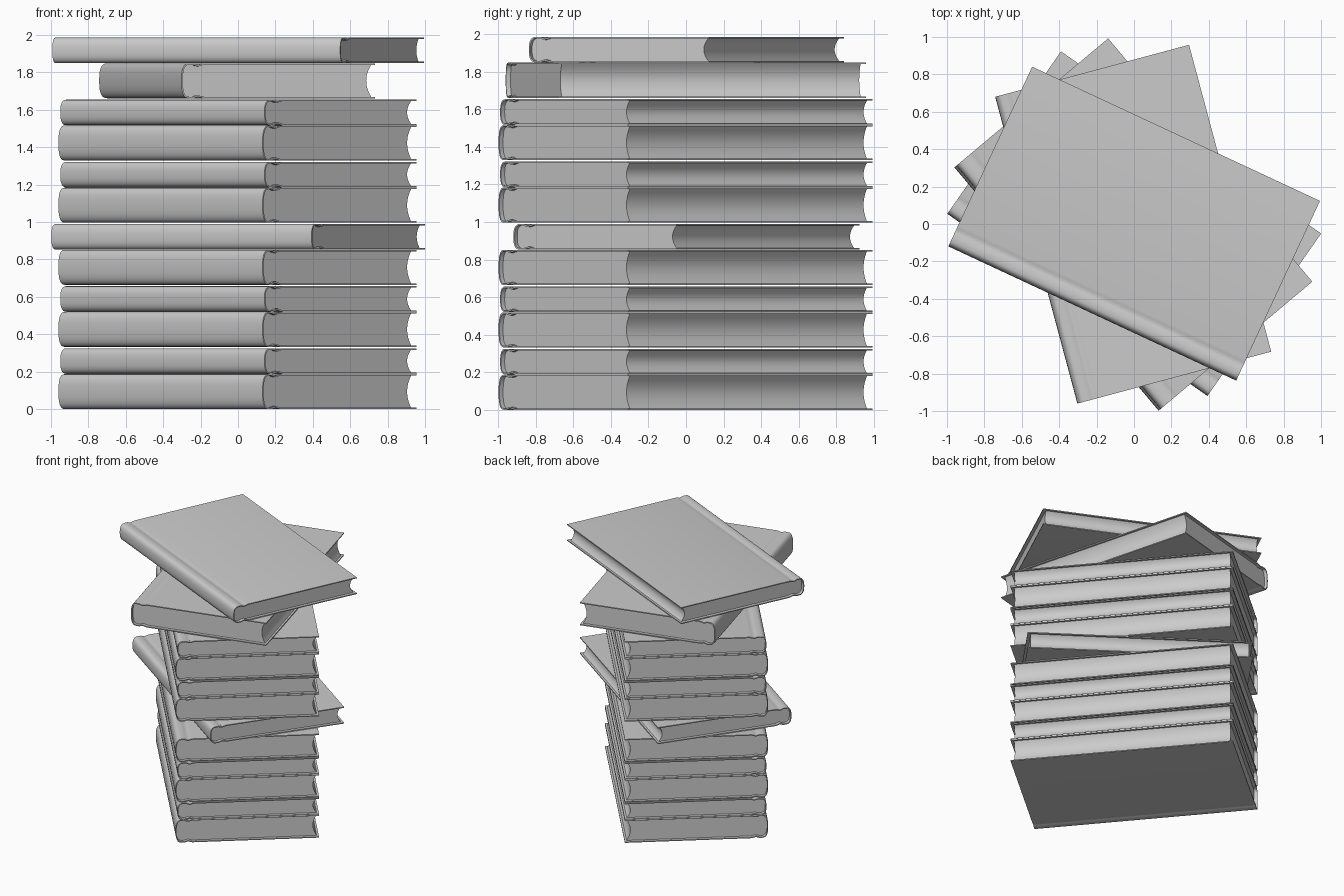
import bpy, bmesh
from math import sin, cos, pi, radians, copysign
from mathutils import Vector

cube = bpy.data.objects.get("Cube")
if cube:
    bpy.data.objects.remove(cube, do_unlink=True)

grey = bpy.data.materials.new("plain_grey")
grey.use_nodes = True
tone = (0.6, 0.6, 0.6, 1)
grey.diffuse_color = tone
grey.node_tree.nodes["Principled BSDF"].inputs["Base Color"].default_value = tone

HALF_LENGTH = 0.849   # half the spine length
FORE = 0.532          # fore edge of the boards
BOARD = 0.008         # cover thickness
STEPS = 14


def spine_arc(start, depth, half_h):
    """Rounded spine section, top to bottom, bulging towards -y."""
    points = []
    for i in range(STEPS + 1):
        a = pi / 2 - pi * i / STEPS
        bulge = max(cos(a), 0) ** 0.75
        z = copysign(abs(sin(a)) ** 0.75, sin(a)) * half_h
        points.append(Vector((start + depth * (1 - bulge), z)))
    return points


def inset(path, distance):
    """Offset an open path to its left, mitred at the corners."""
    result = []
    for i, p in enumerate(path):
        before = (p - path[i - 1]).normalized() if i else None
        after = (path[i + 1] - p).normalized() if i + 1 < len(path) else None
        before, after = before or after, after or before
        n1 = Vector((-before.y, before.x))
        n2 = Vector((-after.y, after.x))
        mid = (n1 + n2).normalized()
        result.append(p + mid * distance / max(mid.dot(n1), 0.5))
    return result


def prism(name, side_a, side_b, half_len, base, angle):
    """Extrude the section between two paired paths along the spine."""
    bm = bmesh.new()
    loop = side_a + side_b[::-1]
    n = len(loop)
    ends = [[bm.verts.new((x, p.x, p.y)) for p in loop]
            for x in (-half_len, half_len)]
    for i in range(n):
        j = (i + 1) % n
        bm.faces.new((ends[0][i], ends[0][j], ends[1][j], ends[1][i]))
    for v in ends:
        for i in range(n // 2 - 1):
            bm.faces.new((v[i], v[i + 1], v[n - 2 - i], v[n - 1 - i]))
    bmesh.ops.recalc_face_normals(bm, faces=bm.faces)
    mesh = bpy.data.meshes.new(name)
    bm.to_mesh(mesh)
    bm.free()
    mesh.materials.append(grey)
    obj = bpy.data.objects.new(name, mesh)
    bpy.context.collection.objects.link(obj)
    obj.location.z = base
    obj.rotation_euler.z = radians(angle)
    bpy.ops.object.select_all(action='DESELECT')
    obj.select_set(True)
    bpy.context.view_layer.objects.active = obj
    bpy.ops.object.shade_smooth_by_angle(angle=radians(35))


def book(label, base, height, spine, angle):
    h = height / 2
    # Cover: board, hinge groove, rounded spine, then the same mirrored
    upper = [Vector((FORE, h))] + [
        Vector((spine + u, h - d)) for u, d in
        ((0.125, 0), (0.108, 0.004), (0.095, 0.008), (0.082, 0.006), (0.068, 0))]
    lower = [Vector((p.x, -p.y)) for p in reversed(upper)]
    outer = upper + spine_arc(spine, 0.045, h) + lower
    prism(label + "_cover", outer, inset(outer, BOARD),
          HALF_LENGTH, base + h, angle)
    # Pages: round back and hollow fore edge
    ph = h - BOARD * 0.9
    back = spine_arc(spine + BOARD * 0.9, 0.042, ph)
    front = []
    for i in range(STEPS + 1):
        t = 1 - 2 * i / STEPS
        front.append(Vector((FORE - 0.015 - 0.028 * (1 - t * t), ph * t)))
    prism(label + "_pages", back, front, HALF_LENGTH - 0.025, base + h, angle)


# Six pairs of a thick and a thin book, with three turned out of line
turned = {6: -35, 11: -75, 12: -25}
for pair in range(6):
    base = pair * 0.3323
    k = pair * 2 + 1
    book(f"thick_book_{pair + 1}", base, 0.187, -0.541, turned.get(k, -50))
    book(f"thin_book_{pair + 1}", base + 0.188, 0.137, -0.528,
         turned.get(k + 1, -50))
